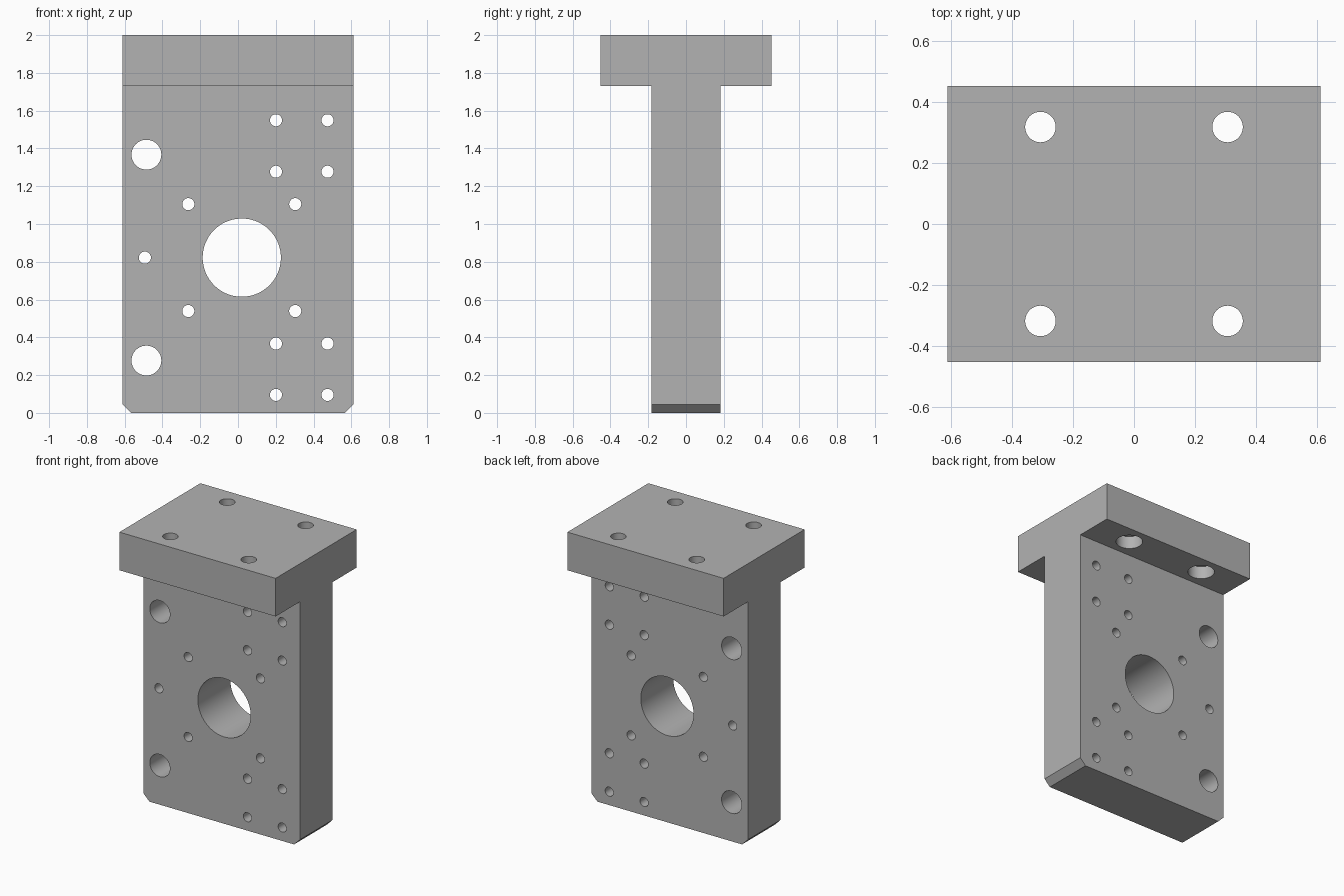
import bpy, bmesh
from math import pi, radians
from mathutils import Matrix

cube = bpy.data.objects.get("Cube")
if cube:
    bpy.data.objects.remove(cube, do_unlink=True)

WIDTH, HEIGHT = 1.224, 2.0
FLANGE_Y, WEB_Y, FLANGE_Z = 0.453, 0.182, 1.73
CHAMFER = 0.045

metal = bpy.data.materials.new("Plain grey metal")
metal.use_nodes = True
grey = (0.45, 0.45, 0.45, 1)
metal.diffuse_color = grey
metal.node_tree.nodes["Principled BSDF"].inputs["Base Color"].default_value = grey


def make_object(name, bm):
    bmesh.ops.recalc_face_normals(bm, faces=bm.faces)
    mesh = bpy.data.meshes.new(name)
    bm.to_mesh(mesh)
    bm.free()
    mesh.materials.append(metal)
    obj = bpy.data.objects.new(name, mesh)
    bpy.context.collection.objects.link(obj)
    return obj


def add_cylinder(bm, radius, depth, centre, along_y=False, sides=48):
    turn = Matrix.Rotation(pi / 2, 4, 'X') if along_y else Matrix()
    bmesh.ops.create_cone(bm, cap_ends=True, segments=sides, radius1=radius,
                          radius2=radius, depth=depth,
                          matrix=Matrix.Translation(centre) @ turn)


# T-shaped bracket body, extruded along its width
half = [(WEB_Y, 0), (WEB_Y, FLANGE_Z), (FLANGE_Y, FLANGE_Z), (FLANGE_Y, HEIGHT)]
profile = half + [(-y, z) for y, z in reversed(half)]
bm = bmesh.new()
face = bm.faces.new([bm.verts.new((-WIDTH / 2, y, z)) for y, z in profile])
extruded = bmesh.ops.extrude_face_region(bm, geom=[face])["geom"]
bmesh.ops.translate(bm, vec=(WIDTH, 0, 0),
                    verts=[g for g in extruded if isinstance(g, bmesh.types.BMVert)])
# Chamfered bottom corners
corners = [e for e in bm.edges if all(v.co.z < 0.01 for v in e.verts)
           and abs(e.verts[0].co.x - e.verts[1].co.x) < 0.01]
bmesh.ops.bevel(bm, geom=corners, offset=CHAMFER, segments=1, affect='EDGES')
bracket = make_object("mounting_bracket", bm)

# Through holes in the web, mirrored about the height of the main bore
BORE_X, BORE_Z = 0.02, 0.822
bm = bmesh.new()
add_cylinder(bm, 0.207, 1, (BORE_X, 0, BORE_Z), True, 96)
add_cylinder(bm, 0.032, 1, (-0.493, 0, BORE_Z), True)
for side in (-1, 1):
    add_cylinder(bm, 0.079, 1, (-0.485, 0, BORE_Z + side * 0.545), True)
    for dx in (-0.283, 0.283):
        add_cylinder(bm, 0.032, 1, (BORE_X + dx, 0, BORE_Z + side * 0.283), True)
    for x in (0.201, 0.474):
        for dz in (0.455, 0.727):
            add_cylinder(bm, 0.032, 1, (x, 0, BORE_Z + side * dz), True)

# Bolt holes in the flange, with counterbores from beneath
bores = bmesh.new()
for x in (-0.307, 0.307):
    for y in (-0.318, 0.318):
        add_cylinder(bm, 0.05, 0.6, (x, y, 1.9))
        add_cylinder(bores, 0.087, 0.2, (x, y, FLANGE_Z - 0.01))

cutters = [make_object("hole_cutter", bm), make_object("counterbore_cutter", bores)]
bpy.context.view_layer.objects.active = bracket
bracket.select_set(True)
for cutter in cutters:
    cutter.hide_render = True
    cut = bracket.modifiers.new(cutter.name, 'BOOLEAN')
    cut.operation = 'DIFFERENCE'
    cut.solver = 'EXACT'
    cut.object = cutter
    bpy.ops.object.modifier_apply(modifier=cut.name)
    bpy.data.objects.remove(cutter, do_unlink=True)

bpy.ops.object.select_all(action='DESELECT')
bracket.select_set(True)
bpy.ops.object.shade_smooth_by_angle(angle=radians(30))
